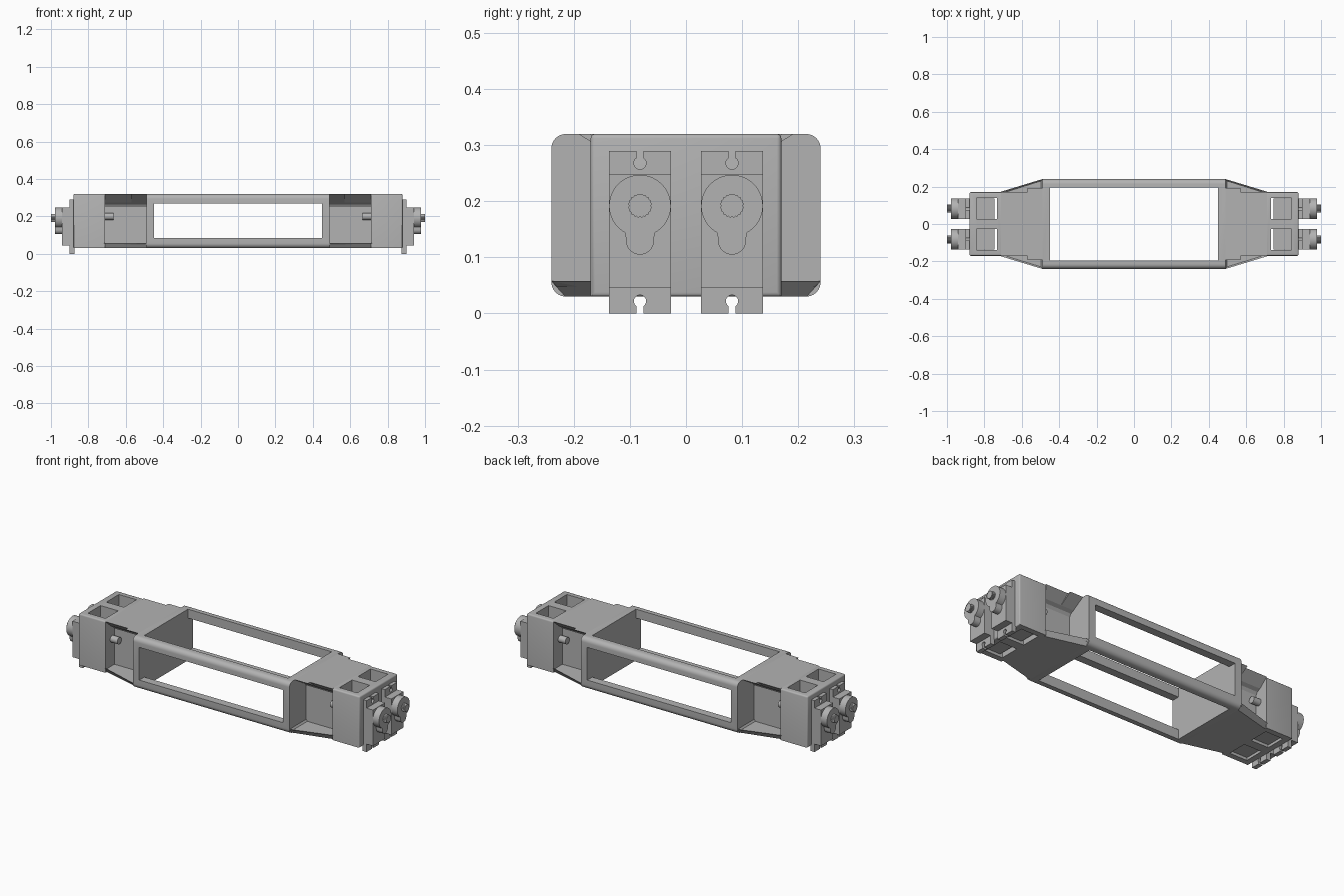
import bpy, bmesh, math
from mathutils import Vector

if "Cube" in bpy.data.objects:
    bpy.data.objects.remove(bpy.data.objects["Cube"])

grey = bpy.data.materials.new("plain grey")
grey.use_nodes = True
COLOUR = (0.45, 0.45, 0.45, 1)
grey.diffuse_color = COLOUR
grey.node_tree.nodes["Principled BSDF"].inputs["Base Color"].default_value = COLOUR


def finish(name, bm, mirror=""):
    """Turn a bmesh into an object, mirrored across the named axes."""
    bmesh.ops.recalc_face_normals(bm, faces=bm.faces)
    mesh = bpy.data.meshes.new(name)
    bm.to_mesh(mesh)
    bm.free()
    mesh.materials.append(grey)
    obj = bpy.data.objects.new(name, mesh)
    bpy.context.collection.objects.link(obj)
    if mirror:
        mod = obj.modifiers.new("mirror", "MIRROR")
        mod.use_axis = ["X" in mirror, "Y" in mirror, False]
        mod.use_mirror_merge = False
    return obj


def box(x0, x1, y0, y1, z0, z1):
    bm = bmesh.new()
    bmesh.ops.create_cube(bm, size=1)
    for v in bm.verts:
        v.co = Vector(((x0 + x1) / 2 + v.co.x * (x1 - x0),
                       (y0 + y1) / 2 + v.co.y * (y1 - y0),
                       (z0 + z1) / 2 + v.co.z * (z1 - z0)))
    return bm


def extrude_x(points, x0, x1):
    """Extrude a (y, z) outline along x."""
    bm = bmesh.new()
    near = [bm.verts.new((x0, y, z)) for y, z in points]
    far = [bm.verts.new((x1, y, z)) for y, z in points]
    bm.faces.new(near)
    bm.faces.new(far)
    n = len(points)
    for i in range(n):
        j = (i + 1) % n
        bm.faces.new((near[i], near[j], far[j], far[i]))
    return bm


def arc(cy, cz, r, a0, a1, n):
    steps = [math.radians(a0 + (a1 - a0) * i / n) for i in range(n + 1)]
    return [(cy + r * math.cos(a), cz + r * math.sin(a)) for a in steps]


def bevel(bm, rule, width, segments):
    edges = [e for e in bm.edges if rule((e.verts[0].co + e.verts[1].co) / 2)]
    bmesh.ops.bevel(bm, geom=edges, offset=width, segments=segments,
                    profile=0.5, affect="EDGES")


def cut(obj, bm):
    cutter = finish("cutter", bm)
    cutter.hide_render = True
    cutter.hide_viewport = True
    mod = obj.modifiers.new("cut", "BOOLEAN")
    mod.object = cutter
    mod.operation = "DIFFERENCE"
    mod.solver = "EXACT"


def apply_all(obj, smooth=False):
    """Bake modifiers, then remove the cutters they used."""
    bpy.context.view_layer.update()
    graph = bpy.context.evaluated_depsgraph_get()
    mesh = bpy.data.meshes.new_from_object(obj.evaluated_get(graph))
    cutters = [m.object for m in obj.modifiers if m.type == "BOOLEAN"]
    obj.modifiers.clear()
    obj.data = mesh
    for c in cutters:
        bpy.data.objects.remove(c)
    if smooth:
        bpy.ops.object.select_all(action="DESELECT")
        obj.select_set(True)
        bpy.context.view_layer.objects.active = obj
        bpy.ops.object.shade_smooth_by_angle(angle=math.radians(35))


def add_mirror(obj, axes):
    mod = obj.modifiers.new("mirror", "MIRROR")
    mod.use_axis = ["X" in axes, "Y" in axes, False]
    mod.use_mirror_merge = False


# Central frame: rounded box, open through the top and through both sides
bm = box(-0.49, 0.49, -0.24, 0.24, 0.03, 0.32)
bevel(bm, lambda c: abs(c.x) < 0.01, 0.026, 6)
frame = finish("central_frame", bm)
cut(frame, box(-0.45, 0.45, -0.195, 0.195, -0.1, 0.5))
cut(frame, box(-0.45, 0.45, -0.5, 0.5, 0.085, 0.27))
apply_all(frame, True)

# End posts with two pockets through them
bm = box(0.71, 0.88, -0.17, 0.17, 0.03, 0.32)
bevel(bm, lambda c: c.x > 0.87 or (abs(c.y) > 0.16 and c.z > 0.31), 0.008, 3)
post = finish("end_post", bm)
for y in (-0.082, 0.082):
    cut(post, box(0.732, 0.842, y - 0.056, y + 0.056, -0.1, 0.5))
apply_all(post, True)
add_mirror(post, "X")

# Recessed necks with an overhanging top lip, wider next to the frame
for name, lip, x0, x1 in (("neck_inner", 0.192, 0.49, 0.57),
                          ("neck_outer", 0.172, 0.57, 0.71)):
    half = [(0.09, 0.03), (0.09, 0.25), (0.10, 0.265), (0.12, 0.275), (lip, 0.32)]
    outline = half + [(-y, z) for y, z in reversed(half)]
    finish(name, extrude_x(outline, x0, x1), "X")

# Tapered floors with sloping outer edges and a raised rim
bm = bmesh.new()
rings = []
for wide, narrow, z in ((0.215, 0.155, 0.03), (0.24, 0.17, 0.058)):
    corners = ((0.49, -wide), (0.72, -narrow), (0.72, narrow), (0.49, wide))
    rings.append([bm.verts.new((x, y, z)) for x, y in corners])
low, high = rings
bm.faces.new(low)
top = bm.faces.new(high)
for i in range(4):
    j = (i + 1) % 4
    bm.faces.new((low[i], low[j], high[j], high[i]))
bmesh.ops.recalc_face_normals(bm, faces=bm.faces)
bmesh.ops.inset_region(bm, faces=[top], thickness=0.012, depth=-0.01)
finish("tapered_floor", bm, "X")

# Pegs on the inner faces of the posts
peg = finish("pivot_peg", extrude_x(arc(0.11, 0.2, 0.019, 0, 345, 23), 0.665, 0.715), "XY")
apply_all(peg, True)

# Motors: case, slotted mounting plate, output disc with lobe, and shaft
Y, Z = 0.082, 0.192
finish("motor_case", box(0.747, 0.94, Y - 0.055, Y + 0.055, 0.045, 0.248), "XY")

MID, HALF_H, HALF_W = 0.145, 0.145, 0.055
top_edge = [(HALF_W, HALF_H), (0.006, HALF_H)]
top_edge += arc(0, HALF_H - 0.022, 0.011, 57, -237, 14)
top_edge += [(-0.006, HALF_H), (-HALF_W, HALF_H)]
plate = top_edge + [(-y, -z) for y, z in top_edge]
finish("mounting_plate", extrude_x([(Y + y, MID + z) for y, z in plate], 0.875, 0.9), "XY")

disc = arc(Y, Z, 0.055, -62, 242, 36) + arc(Y, 0.13, 0.025, 180, 360, 14)
apply_all(finish("output_disc", extrude_x(disc, 0.938, 0.978), "XY"), True)

# Fine-toothed shaft
teeth = []
for i in range(40):
    a = 2 * math.pi * i / 40
    r = 0.0215 if i % 2 else 0.0195
    teeth.append((Y + r * math.cos(a), Z + r * math.sin(a)))
finish("output_shaft", extrude_x(teeth, 0.97, 1.0), "XY")
